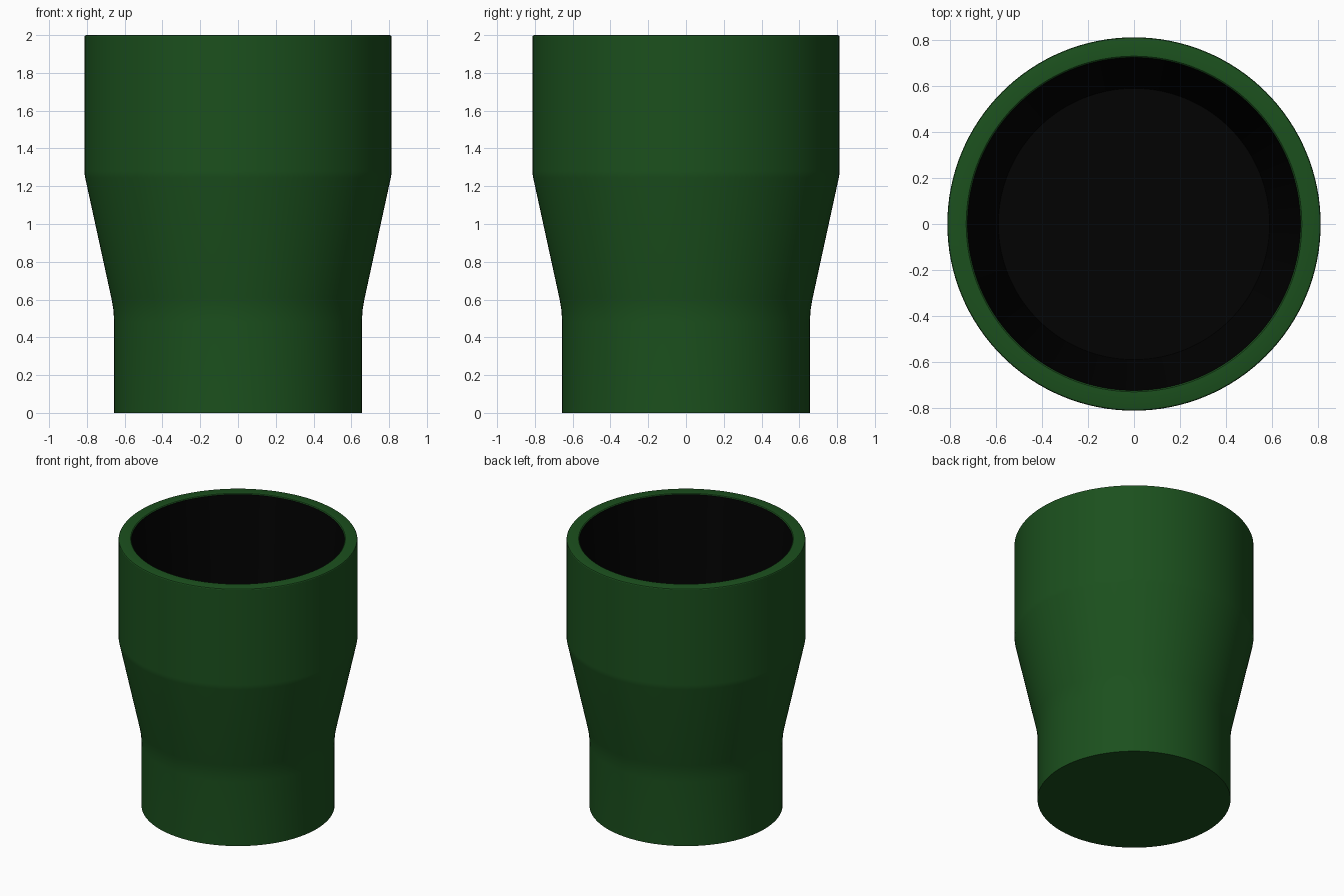
import bpy, bmesh, math

if "Cube" in bpy.data.objects:
    bpy.data.objects.remove(bpy.data.objects["Cube"])

SEGMENTS = 128


def material(name, color):
    mat = bpy.data.materials.new(name)
    mat.diffuse_color = (*color, 1)
    mat.use_nodes = True
    mat.node_tree.nodes["Principled BSDF"].inputs["Base Color"].default_value = mat.diffuse_color
    return mat


def lathe(name, profile, mat):
    """Spin an (r, z) profile around the z axis and cap its lowest ring."""
    bm = bmesh.new()
    verts = [bm.verts.new((r, 0, z)) for r, z in profile]
    edges = [bm.edges.new(pair) for pair in zip(verts, verts[1:])]
    bmesh.ops.spin(bm, geom=verts + edges, cent=(0, 0, 0), axis=(0, 0, 1),
                   angle=math.tau, steps=SEGMENTS, use_merge=False)
    bmesh.ops.remove_doubles(bm, verts=bm.verts, dist=1e-4)
    low = min(v.co.z for v in bm.verts)
    ring = [e for e in bm.edges if e.is_boundary
            and all(abs(v.co.z - low) < 1e-5 for v in e.verts)]
    bmesh.ops.holes_fill(bm, edges=ring, sides=0)
    bmesh.ops.recalc_face_normals(bm, faces=bm.faces)
    mesh = bpy.data.meshes.new(name)
    bm.to_mesh(mesh)
    bm.free()
    mesh.materials.append(mat)
    obj = bpy.data.objects.new(name, mesh)
    bpy.context.collection.objects.link(obj)
    bpy.context.view_layer.objects.active = obj
    obj.select_set(True)
    bpy.ops.object.shade_smooth_by_angle(angle=math.radians(30))
    obj.select_set(False)
    return obj


green = material("green_glaze", (0.011, 0.08, 0.0125))
black = material("black_lining", (0.0006, 0.0006, 0.0006))

# Outer wall: narrow foot, softened knee, flare, straight collar and rim
lathe("cup_body", [(0.656, 0), (0.656, 0.48), (0.659, 0.54), (0.667, 0.59),
                   (0.671, 0.61), (0.809, 1.245), (0.812, 1.265),
                   (0.812, 1.28), (0.812, 1.993), (0.809, 1.998),
                   (0.803, 2.0), (0.73, 2.0), (0.724, 1.995)], green)

# Dark tapering inside wall and floor, normals turned to face the opening
lining = lathe("cup_lining", [(0.59, 0.08), (0.724, 1.995)], black)
lining.data.flip_normals()
